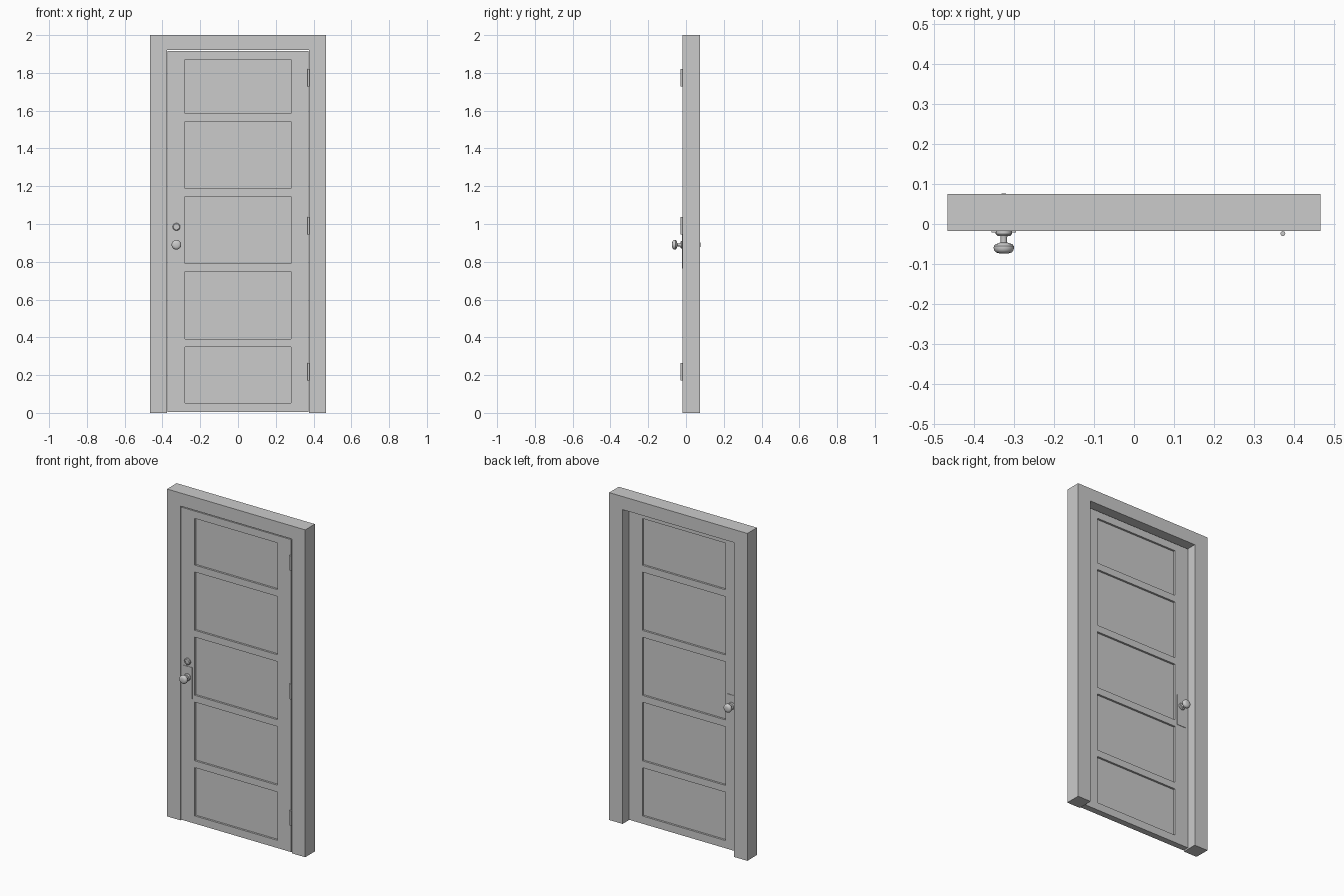
import bpy, bmesh, math
from mathutils import Matrix, Vector

if "Cube" in bpy.data.objects:
    bpy.data.objects.remove(bpy.data.objects["Cube"])

grey = bpy.data.materials.new("plain_grey")
grey.diffuse_color = (0.6, 0.6, 0.6, 1)
grey.use_nodes = True
grey.node_tree.nodes["Principled BSDF"].inputs["Base Color"].default_value = grey.diffuse_color

FRONT, BACK = -0.018, 0.02          # door faces
FRAME_BACK = 0.075
LOCK_X, KNOB_Z = -0.326, 0.89


def finish(name, bm, smooth=False):
    bmesh.ops.recalc_face_normals(bm, faces=bm.faces)
    mesh = bpy.data.meshes.new(name)
    bm.to_mesh(mesh)
    bm.free()
    mesh.materials.append(grey)
    ob = bpy.data.objects.new(name, mesh)
    bpy.context.collection.objects.link(ob)
    if smooth:
        bpy.ops.object.select_all(action='DESELECT')
        bpy.context.view_layer.objects.active = ob
        ob.select_set(True)
        bpy.ops.object.shade_smooth_by_angle(angle=math.radians(35))
    return ob


def box(name, x0, x1, y0, y1, z0, z1):
    bm = bmesh.new()
    size = Vector((x1 - x0, y1 - y0, z1 - z0))
    mid = Vector((x0 + x1, y0 + y1, z0 + z1)) / 2
    bmesh.ops.create_cube(bm, size=1, matrix=Matrix.Translation(mid) @ Matrix.Diagonal((*size, 1)))
    return finish(name, bm)


def extrude_back(bm, depth):
    geom = bmesh.ops.extrude_face_region(bm, geom=bm.faces[:])['geom']
    moved = [g for g in geom if isinstance(g, bmesh.types.BMVert)]
    bmesh.ops.translate(bm, verts=moved, vec=(0, depth, 0))


def lathe(name, profile, x, y, z, side, steps=32):
    """Turn (radius, distance from the door face) points around the y axis."""
    bm = bmesh.new()
    vs = [bm.verts.new((x + r, y + side * d, z)) for r, d in profile]
    es = [bm.edges.new(p) for p in zip(vs, vs[1:])]
    bmesh.ops.spin(bm, geom=vs + es, cent=(x, y, z), axis=(0, 1, 0),
                   angle=math.tau, steps=steps, use_merge=False)
    bmesh.ops.remove_doubles(bm, verts=bm.verts, dist=0.00005)
    return finish(name, bm, True)


# Frame: one arch-shaped profile, open at the floor
bm = bmesh.new()
outline = [(-0.467, 0), (-0.467, 2), (0.467, 2), (0.467, 0),
           (0.376, 0), (0.376, 1.92), (-0.376, 1.92), (-0.376, 0)]
bm.faces.new([bm.verts.new((x, FRONT, z)) for x, z in outline])
extrude_back(bm, FRAME_BACK - FRONT)
finish("door_frame", bm)

# Door leaf: grid of stiles and rails with five recessed panels on both sides
xs = [-0.372, -0.28, 0.28, 0.372]
zs = [0.006, 0.053, 0.348, 0.39, 0.748, 0.79, 1.145, 1.187, 1.543, 1.585, 1.87, 1.915]
bm = bmesh.new()
grid = [[bm.verts.new((x, FRONT, z)) for x in xs] for z in zs]
for a, b in zip(grid, grid[1:]):
    for i in range(3):
        bm.faces.new((a[i], a[i + 1], b[i + 1], b[i]))
extrude_back(bm, BACK - FRONT)
bmesh.ops.recalc_face_normals(bm, faces=bm.faces)
panels = []
for f in bm.faces:
    c = f.calc_center_median()
    row = sum(c.z > z for z in zs) - 1
    if abs(f.normal.y) > 0.9 and abs(c.x) < 0.1 and row % 2 == 1:
        panels.append(f)
for f in bmesh.ops.extrude_discrete_faces(bm, faces=panels)['faces']:
    inward = 0.012 if f.calc_center_median().y < 0 else -0.012
    bmesh.ops.translate(bm, verts=f.verts, vec=(0, inward, 0))
finish("door_leaf", bm)

# Knobs with roses and backing plates on both faces
knob = [(0, 0), (0.021, 0), (0.021, 0.006), (0.017, 0.011), (0.009, 0.012),
        (0.008, 0.017), (0.008, 0.028), (0.013, 0.030), (0.021, 0.0325),
        (0.025, 0.037), (0.0255, 0.042), (0.024, 0.048), (0.020, 0.053),
        (0.012, 0.0555), (0, 0.056)]
for label, y, side in (("front", FRONT, -1), ("back", BACK, 1)):
    lathe(label + "_knob", knob, LOCK_X, y, KNOB_Z, side)
    ends = sorted((y, y + side * 0.003))
    box(label + "_lock_plate", LOCK_X - 0.031, LOCK_X + 0.031, *ends, 0.765, 0.955)

# Deadbolt cylinder on the front
lathe("deadbolt", [(0, 0), (0.02, 0), (0.02, 0.007), (0.016, 0.012), (0.011, 0.012),
                   (0.011, 0.009), (0, 0.009)], LOCK_X, FRONT, 0.985, -1)

# Hinge barrels
for label, z in (("lower", 0.218), ("middle", 0.99), ("upper", 1.775)):
    bm = bmesh.new()
    bmesh.ops.create_cone(bm, cap_ends=True, segments=16, radius1=0.006, radius2=0.006,
                          depth=0.092, matrix=Matrix.Translation((0.373, -0.024, z)))
    finish(label + "_hinge", bm, True)
